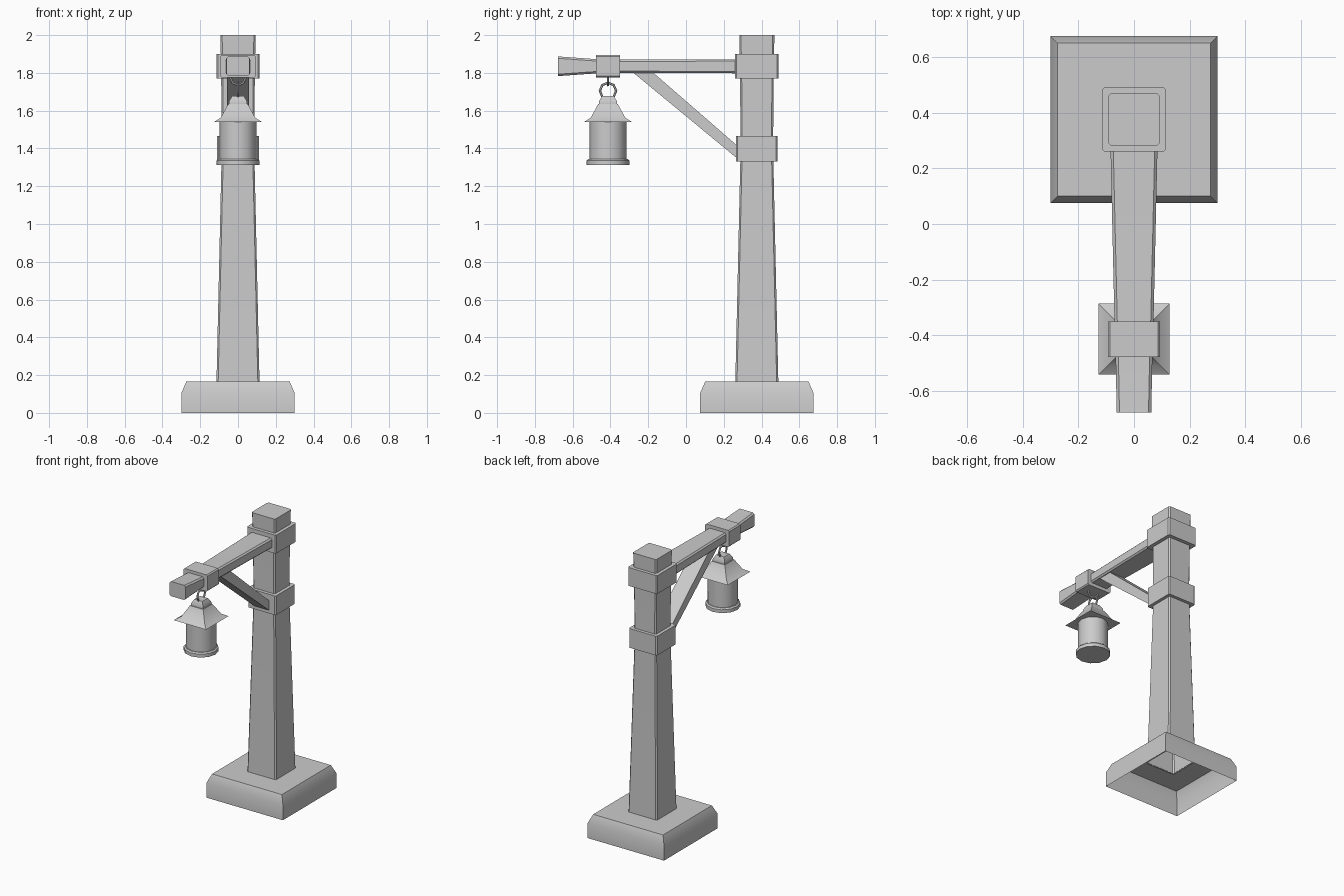
import bpy
import bmesh
import math
from mathutils import Vector

if "Cube" in bpy.data.objects:
    bpy.data.objects.remove(bpy.data.objects["Cube"])

grey = bpy.data.materials.new("plain_grey")
grey.use_nodes = True
COLOUR = (0.6, 0.6, 0.6, 1)
grey.diffuse_color = COLOUR
grey.node_tree.nodes["Principled BSDF"].inputs["Base Color"].default_value = COLOUR

POST_Y = 0.375
LAMP_Y = -0.413


def finish(obj, angle=35):
    obj.data.materials.clear()
    obj.data.materials.append(grey)
    bpy.ops.object.select_all(action="DESELECT")
    obj.select_set(True)
    bpy.context.view_layer.objects.active = obj
    bpy.ops.object.shade_smooth_by_angle(angle=math.radians(angle))


def loft(name, rings, cap_start=True, cap_end=True):
    """Skin a row of matching point loops."""
    bm = bmesh.new()
    loops = [[bm.verts.new(p) for p in ring] for ring in rings]
    for a, b in zip(loops, loops[1:]):
        for i in range(len(a)):
            j = (i + 1) % len(a)
            bm.faces.new((a[i], a[j], b[j], b[i]))
    if cap_start:
        bm.faces.new(loops[0][::-1])
    if cap_end:
        bm.faces.new(loops[-1])
    bmesh.ops.recalc_face_normals(bm, faces=bm.faces)
    mesh = bpy.data.meshes.new(name)
    bm.to_mesh(mesh)
    bm.free()
    obj = bpy.data.objects.new(name, mesh)
    bpy.context.collection.objects.link(obj)
    finish(obj)
    return obj


def rect(hu, hv, c=0.0):
    """Rectangle outline with optional clipped corners."""
    if c == 0:
        return [(hu, -hv), (hu, hv), (-hu, hv), (-hu, -hv)]
    return [(hu - c, -hv), (hu, c - hv), (hu, hv - c), (hu - c, hv),
            (c - hu, hv), (-hu, hv - c), (-hu, c - hv), (c - hu, -hv)]


def upright(y, z, h, c=0.0):
    return [(u, y + v, z) for u, v in rect(h, h, c)]


def along_y(y, z, hx, hz, c=0.0):
    return [(u, y, z + v) for u, v in rect(hx, hz, c)]


def lathe(name, profile, sides):
    rings = []
    for z, r in profile:
        rings.append([(r * math.cos(math.tau * i / sides),
                       LAMP_Y + r * math.sin(math.tau * i / sides), z)
                      for i in range(sides)])
    return loft(name, rings)


# Hollow plinth, open underneath and around the foot of the post
loft("plinth", [upright(POST_Y, z, h) for z, h in
                ((0, 0.3), (0.105, 0.3), (0.165, 0.274), (0.165, 0.112))],
     False, False)

# Tapering post
loft("post", [upright(POST_Y, z, h, 0.009) for z, h in
              ((0.16, 0.114), (1.4, 0.086), (1.77, 0.089), (2.0, 0.093))],
     cap_start=False)

# Collars on the post
for name, low, high, h in (("lower_collar", 1.33, 1.466, 0.11),
                           ("upper_collar", 1.77, 1.9, 0.115)):
    loft(name, [upright(POST_Y, z, h, 0.008) for z in (low, high)])

# Arm, with a flared tip
loft("arm", [along_y(y, 1.835, hx, hz, 0.01) for y, hx, hz in
             ((0.3, 0.085, 0.037), (-0.35, 0.07, 0.036),
              (-0.48, 0.066, 0.038), (-0.677, 0.062, 0.052))])
loft("arm_collar", [along_y(y, 1.835, 0.094, 0.059, 0.008)
                    for y in (-0.35, -0.477)])

# Diagonal brace
W = 0.058
loft("brace", [[(-W, 0.27, 1.348), (W, 0.27, 1.348), (W, 0.27, 1.416), (-W, 0.27, 1.416)],
               [(-W, -0.278, 1.8), (W, -0.278, 1.8), (W, -0.172, 1.8), (-W, -0.172, 1.8)]])

# Two linked rings that hang the lantern
for name, z, r, turn in (("hanger_ring", 1.775, 0.04, 0),
                         ("lantern_ring", 1.705, 0.043, math.pi / 2)):
    bpy.ops.mesh.primitive_torus_add(
        major_radius=r, minor_radius=0.0065, major_segments=8, minor_segments=6,
        location=(0, LAMP_Y, z), rotation=(math.pi / 2, 0, turn))
    ring = bpy.context.object
    ring.name = name
    finish(ring, 50)

# Lantern roof, square and flared, with a small stepped cap
loft("lantern_roof", [upright(LAMP_Y, z, h) for z, h in
                      ((1.54, 0.127), (1.562, 0.092), (1.635, 0.052))])
loft("lantern_cap", [upright(LAMP_Y, z, h) for z, h in
                     ((1.635, 0.047), (1.65, 0.047), (1.678, 0.031))])

# Lantern body and bottom rim
lathe("lantern_body", [(1.33, 0.098), (1.545, 0.098)], 12)
lathe("lantern_rim", [(1.312, 0.113), (1.336, 0.113), (1.344, 0.104)], 12)
